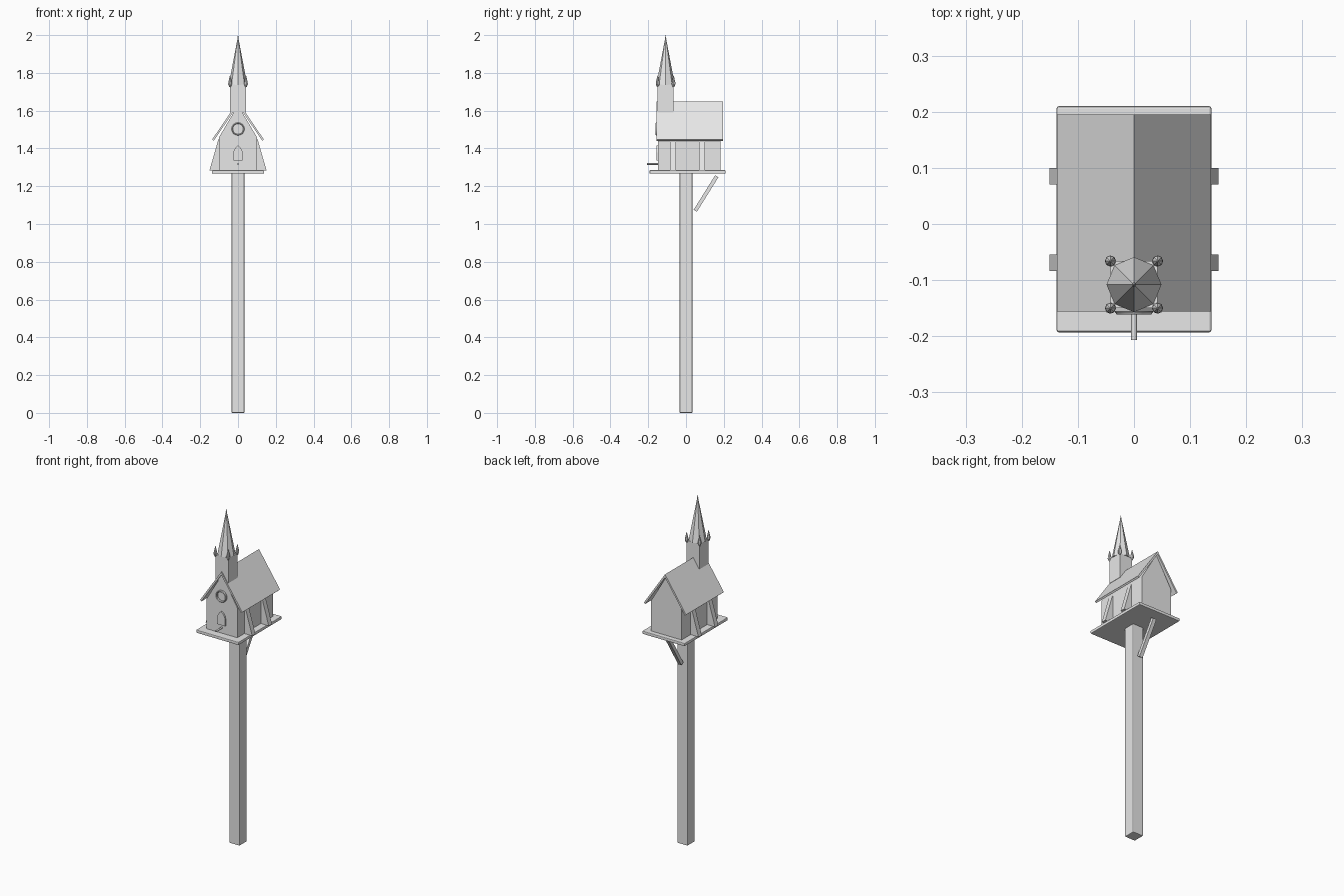
import bpy, bmesh, math
from mathutils import Vector, Matrix

if "Cube" in bpy.data.objects:
    bpy.data.objects.remove(bpy.data.objects["Cube"])

grey = bpy.data.materials.new("plain_grey")
grey.diffuse_color = (0.8, 0.8, 0.8, 1)
grey.use_nodes = True
grey.node_tree.nodes["Principled BSDF"].inputs["Base Color"].default_value = grey.diffuse_color


def finish(name, bm, bevel=0, smooth=False):
    bmesh.ops.recalc_face_normals(bm, faces=bm.faces[:])
    me = bpy.data.meshes.new(name)
    bm.to_mesh(me)
    bm.free()
    ob = bpy.data.objects.new(name, me)
    bpy.context.collection.objects.link(ob)
    me.materials.append(grey)
    if bevel:
        m = ob.modifiers.new("bevel", "BEVEL")
        m.width, m.segments = bevel, 2
    if smooth:
        bpy.context.view_layer.objects.active = ob
        ob.select_set(True)
        bpy.ops.object.shade_smooth_by_angle(angle=math.radians(35))
        ob.select_set(False)
    return ob


def box(name, lo, hi, bevel=0):
    lo, hi = Vector(lo), Vector(hi)
    bm = bmesh.new()
    bmesh.ops.create_cube(bm, size=1, matrix=Matrix.Translation((lo + hi) / 2)
                          @ Matrix.Diagonal((*(hi - lo), 1)))
    return finish(name, bm, bevel)


def prism(name, outline, y0, y1):
    """Extrude an x/z outline from y0 to y1."""
    bm = bmesh.new()
    face = bm.faces.new([bm.verts.new((x, y0, z)) for x, z in outline])
    out = bmesh.ops.extrude_face_region(bm, geom=[face])
    moved = [v for v in out["geom"] if isinstance(v, bmesh.types.BMVert)]
    bmesh.ops.translate(bm, verts=moved, vec=(0, y1 - y0, 0))
    return finish(name, bm)


def lathe(name, profile, sides, matrix, smooth=False, closed=False):
    """Spin a radius/height profile about z, then place it."""
    bm = bmesh.new()
    rings = [[bm.verts.new((r * math.cos(math.tau * i / sides),
                            r * math.sin(math.tau * i / sides), h))
              for i in range(sides)] for r, h in profile]
    pairs = list(zip(rings, rings[1:] + rings[:1])) if closed else list(zip(rings, rings[1:]))
    for a, b in pairs:
        for i in range(sides):
            j = (i + 1) % sides
            bm.faces.new((a[i], a[j], b[j], b[i]))
    if not closed:
        bm.faces.new(rings[0])
        bm.faces.new(rings[-1])
    bmesh.ops.transform(bm, matrix=matrix, verts=bm.verts[:])
    return finish(name, bm, smooth=smooth)


# Post and platform
box("post", (-0.034, -0.034, 0), (0.034, 0.034, 1.268), 0.004)
box("platform", (-0.138, -0.193, 1.267), (0.138, 0.21, 1.285), 0.004)

# Diagonal brace behind the post
top, foot = Vector((0, 0.163, 1.253)), Vector((0, 0.049, 1.07))
mid, span = (top + foot) / 2, top - foot
bm = bmesh.new()
bmesh.ops.create_cube(bm, size=1, matrix=Matrix.Translation(mid)
                      @ Matrix.Rotation(-math.atan2(span.y, span.z), 4, "X")
                      @ Matrix.Diagonal((0.022, 0.02, span.length, 1)))
finish("brace", bm)

# House body and roof
prism("house_walls", [(-0.1, 1.284), (0.1, 1.284), (0.1, 1.46),
                      (0, 1.629), (-0.1, 1.46)], -0.149, 0.183)
prism("roof", [(-0.137, 1.447), (0, 1.648), (0.137, 1.447),
               (0.129, 1.440), (0, 1.630), (-0.129, 1.440)], -0.156, 0.195)

# Sloped wall buttresses
for side, label in ((-1, "left"), (1, "right")):
    for y, place in ((-0.069, "front"), (0.085, "back")):
        prism(f"buttress_{place}_{label}",
              [(side * 0.098, 1.284), (side * 0.151, 1.284),
               (side * 0.103, 1.45), (side * 0.098, 1.45)], y - 0.015, y + 0.015)

# Door plate with a pointed arch
arch = [(0.025, 1.335), (0.025, 1.378), (0.021, 1.392), (0.012, 1.405)]
prism("door", arch + [(0, 1.416)] + [(-x, z) for x, z in reversed(arch)],
      -0.157, -0.148)

# Perch and round window ring
to_front = Matrix.Rotation(math.pi / 2, 4, "X")
lathe("perch", [(0.005, 0), (0.005, 0.059)], 12,
      Matrix.Translation((0, -0.148, 1.318)) @ to_front, True)
lathe("window_ring", [(0.034, 0), (0.034, 0.009), (0.031, 0.013),
                      (0.027, 0.009), (0.027, 0)], 24,
      Matrix.Translation((0, -0.148, 1.503)) @ to_front, True, True)

# Tower, spire and finial
cy = -0.108
box("tower", (-0.042, cy - 0.042, 1.59), (0.042, cy + 0.042, 1.738))
centre = Matrix.Translation((0, cy, 0))
lathe("spire", [(0.049, 1.736), (0.003, 1.98)], 8, centre)
lathe("finial", [(0.002, 1.975), (0.004, 1.983), (0.002, 1.989), (0.001, 2.0)], 8, centre)

# Corner pinnacles
for sx in (-1, 1):
    for sy in (-1, 1):
        lathe("pinnacle", [(0.004, 1.725), (0.010, 1.74), (0.009, 1.752), (0.001, 1.787)],
              8, Matrix.Translation((sx * 0.042, cy + sy * 0.042, 0)))
